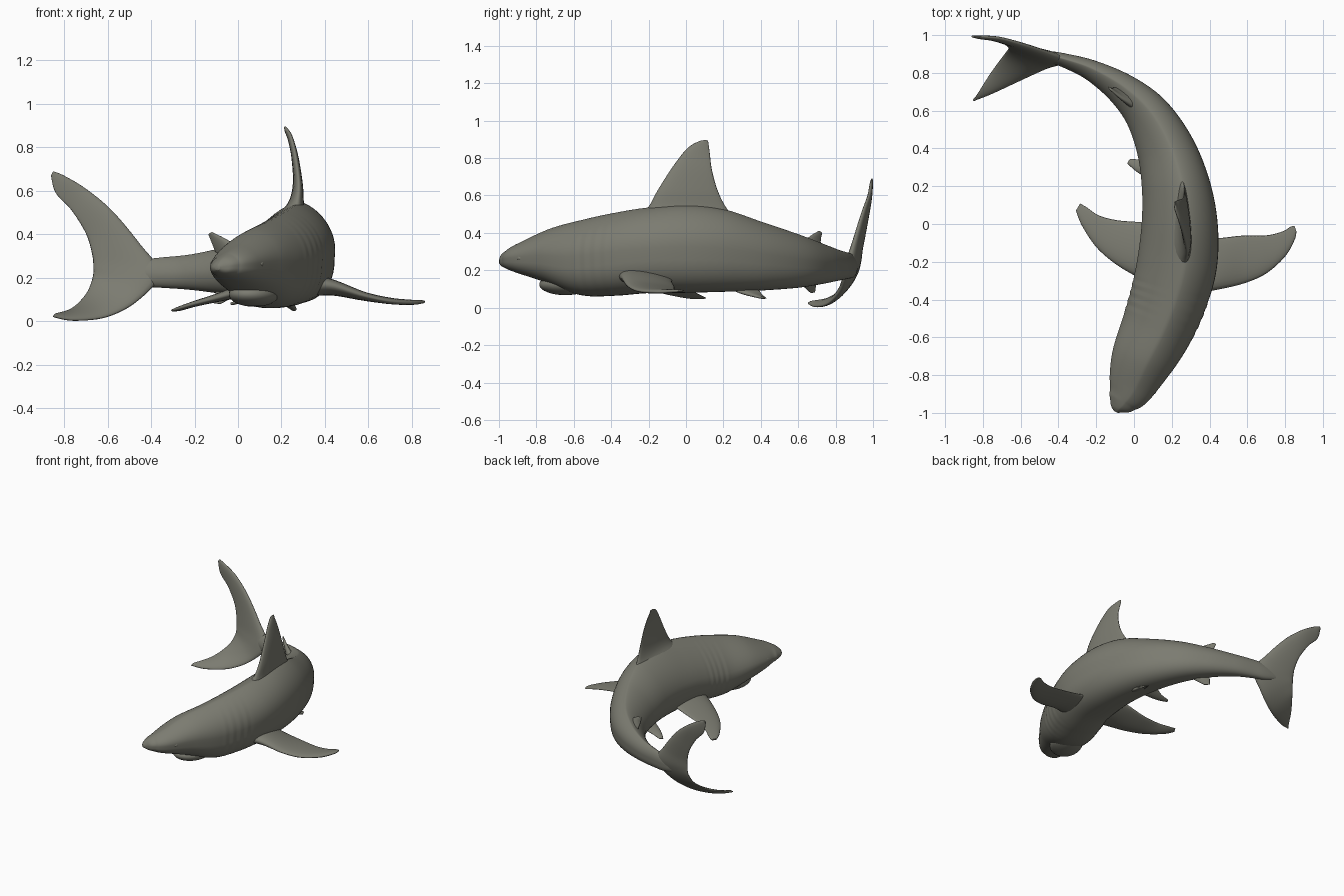
import bpy, bmesh, math
from mathutils import Vector, Matrix

cube = bpy.data.objects.get("Cube")
if cube:
    bpy.data.objects.remove(cube, do_unlink=True)

skin = bpy.data.materials.new("grey olive skin")
skin.use_nodes = True
colour = (0.2, 0.2, 0.165, 1)
skin.diffuse_color = colour
skin.node_tree.nodes["Principled BSDF"].inputs["Base Color"].default_value = colour


def finish(name, bm):
    """Turn a bmesh into a smooth, coloured object."""
    bmesh.ops.recalc_face_normals(bm, faces=bm.faces)
    for face in bm.faces:
        face.smooth = True
    mesh = bpy.data.meshes.new(name)
    bm.to_mesh(mesh)
    bm.free()
    mesh.materials.append(skin)
    obj = bpy.data.objects.new(name, mesh)
    bpy.context.collection.objects.link(obj)
    return obj


def spline(rows, steps):
    """Smoothly interpolate rows of numbers."""
    result = []
    last = len(rows) - 1
    for i in range(last):
        a, b, c, d = (rows[max(i - 1, 0)], rows[i], rows[i + 1], rows[min(i + 2, last)])
        for s in range(steps):
            t = s / steps
            result.append([q + 0.5 * t * (r - p + t * (2*p - 5*q + 4*r - w + t * (3*(q - r) + w - p)))
                           for p, q, r, w in zip(a, b, c, d)])
    return result + [list(rows[last])]


def loft(name, rings):
    """Skin closed rings and cap both ends."""
    bm = bmesh.new()
    loops = [[bm.verts.new(p) for p in ring] for ring in rings]
    for a, b in zip(loops, loops[1:]):
        for i in range(len(a)):
            j = (i + 1) % len(a)
            bm.faces.new((a[i], a[j], b[j], b[i]))
    for end in (loops[0], loops[-1]):
        centre = bm.verts.new(sum((v.co for v in end), Vector()) / len(end))
        for i in range(len(end)):
            bm.faces.new((end[i - 1], end[i], centre))
    return finish(name, bm)


def fin(name, sections, count=12):
    """Fin from (leading point, trailing point, thickness) sections."""
    rows = spline([tuple(a) + tuple(b) + (t,) for a, b, t in sections], 7)
    mids = [(Vector(r[:3]) + Vector(r[3:6])) / 2 for r in rows]
    rings = []
    for i, r in enumerate(rows):
        lead, trail = Vector(r[:3]), Vector(r[3:6])
        span = mids[min(i + 1, len(mids) - 1)] - mids[max(i - 1, 0)]
        across = (trail - lead).cross(span).normalized()
        ring = []
        for k in range(2 * count):
            a = math.pi * k / count
            u = (1 - math.cos(a)) / 2
            # blunt leading edge, finer trailing edge
            bulge = math.sin(a) * (1.15 - 0.6 * u) * max(r[6], 0.004) / 2
            ring.append(lead.lerp(trail, u) + across * bulge)
        rings.append(ring)
    return loft(name, rings)


def ellipsoid(name, centre, radii, turn=0):
    bm = bmesh.new()
    bmesh.ops.create_uvsphere(bm, u_segments=28, v_segments=16, radius=1)
    bm.transform(Matrix.Translation(centre) @ Matrix.Rotation(turn, 4, "Z")
                 @ Matrix.Diagonal((*radii, 1)))
    return finish(name, bm)


# Body: x, y, half width, top, bottom along the bent spine
stations = [
    (-.095, -.995, .012, .26, .235), (-.085, -.975, .045, .285, .22),
    (-.062, -.94, .08, .312, .205), (-.02, -.87, .12, .352, .178),
    (.042, -.72, .165, .42, .128), (.122, -.55, .19, .467, .066),
    (.185, -.38, .204, .505, .064), (.228, -.2, .21, .535, .078),
    (.24, 0, .2, .55, .08), (.22, .2, .18, .525, .085),
    (.165, .4, .152, .457, .092), (.07, .58, .12, .395, .105),
    (-.06, .71, .087, .345, .125), (-.22, .81, .056, .308, .145),
    (-.36, .863, .038, .293, .155), (-.46, .888, .028, .28, .163),
    (-.58, .913, .006, .245, .2)]
rows = spline(stations, 14)
rings = []
for i, (x, y, half, top, bottom) in enumerate(rows):
    before, after = rows[max(i - 1, 0)], rows[min(i + 1, len(rows) - 1)]
    ahead = Vector((after[0] - before[0], after[1] - before[1], 0)).normalized()
    side = Vector((ahead.y, -ahead.x, 0))
    middle = bottom + 0.45 * (top - bottom)
    # shallow gill folds
    fold = 0.009 * math.sin(y * 130) if -.53 < y < -.34 else 0
    ring = []
    for k in range(48):
        a = math.tau * k / 48
        c, s = math.cos(a), math.sin(a)
        # ridged back, full belly
        power = 1.4 if s > 0 else 0.86
        across = math.copysign(abs(c) ** power, c) * half * (1 + fold * abs(c))
        up = math.copysign(abs(s) ** (1.0 if s > 0 else 0.86), s)
        height = up * ((top - middle) if s > 0 else (middle - bottom))
        lean = 0.2 * half * max(up, 0)
        ring.append(Vector((x, y, middle + height)) + side * (across + lean))
    rings.append(ring)
loft("body", rings)

# Lower jaw under the snout, and eyes
ellipsoid("lower_jaw", (.075, -.645, .124), (.112, .145, .057), -.4)
for name, place in (("left_eye", (.108, -.885, .265)), ("right_eye", (-.114, -.80, .265))):
    ellipsoid(name, place, (.011, .018, .013), -.4)

# Dorsal fins
fin("dorsal_fin", [
    ((.25, -.27, .46), (.24, .29, .44), .19),
    ((.272, -.20, .54), (.258, .215, .535), .085),
    ((.28, -.15, .63), (.266, .168, .63), .05),
    ((.265, -.07, .755), (.258, .138, .74), .036),
    ((.243, .005, .85), (.238, .128, .82), .026),
    ((.222, .065, .888), (.222, .122, .865), .018),
    ((.216, .10, .896), (.216, .118, .892), .01)])
fin("second_dorsal_fin", [
    ((.0, .62, .34), (-.10, .725, .31), .05),
    ((-.06, .66, .38), (-.118, .72, .355), .026),
    ((-.12, .708, .41), (-.136, .728, .40), .012)])
fin("anal_fin", [
    ((.02, .60, .14), (-.10, .70, .16), .05),
    ((-.04, .64, .103), (-.105, .695, .12), .026),
    ((-.08, .665, .08), (-.11, .69, .083), .012)])

# Pectoral fins
fin("left_pectoral_fin", [
    ((.30, -.37, .17), (.30, -.06, .16), .13),
    ((.43, -.35, .165), (.43, -.075, .14), .08),
    ((.58, -.315, .118), (.57, -.062, .112), .046),
    ((.70, -.262, .092), (.70, -.06, .097), .033),
    ((.80, -.172, .085), (.785, -.04, .092), .026),
    ((.85, -.085, .088), (.83, -.014, .092), .018),
    ((.86, -.04, .09), (.85, -.01, .091), .01)])
fin("right_pectoral_fin", [
    ((.13, -.34, .17), (.13, .0, .18), .12),
    ((.015, -.28, .14), (.03, .01, .145), .07),
    ((-.10, -.21, .107), (-.09, .02, .11), .044),
    ((-.20, -.122, .08), (-.185, .045, .085), .031),
    ((-.275, -.01, .058), (-.25, .088, .062), .024),
    ((-.307, .07, .05), (-.285, .108, .052), .012)])

# Pelvic fins
fin("right_pelvic_fin", [
    ((.10, .23, .13), (.10, .36, .13), .05),
    ((.02, .272, .10), (.04, .343, .10), .03),
    ((-.035, .32, .08), (-.02, .345, .08), .014)])
fin("left_pelvic_fin", [
    ((.20, .20, .13), (.16, .37, .13), .06),
    ((.248, .28, .085), (.21, .40, .08), .032),
    ((.27, .39, .055), (.25, .43, .05), .014)])

# Tail fin, swept from the lower tip to the upper tip
fin("tail_fin", [
    ((-.85, .652, .02), (-.84, .668, .036), .012),
    ((-.75, .69, .006), (-.765, .79, .06), .03),
    ((-.60, .76, .022), (-.70, .88, .125), .038),
    ((-.46, .825, .095), (-.67, .92, .195), .05),
    ((-.36, .862, .22), (-.665, .932, .25), .066),
    ((-.45, .90, .355), (-.672, .942, .315), .05),
    ((-.58, .945, .51), (-.70, .96, .405), .038),
    ((-.70, .98, .61), (-.765, .977, .51), .029),
    ((-.80, .99, .67), (-.838, .987, .59), .022),
    ((-.85, .994, .69), (-.86, .992, .67), .012)])
